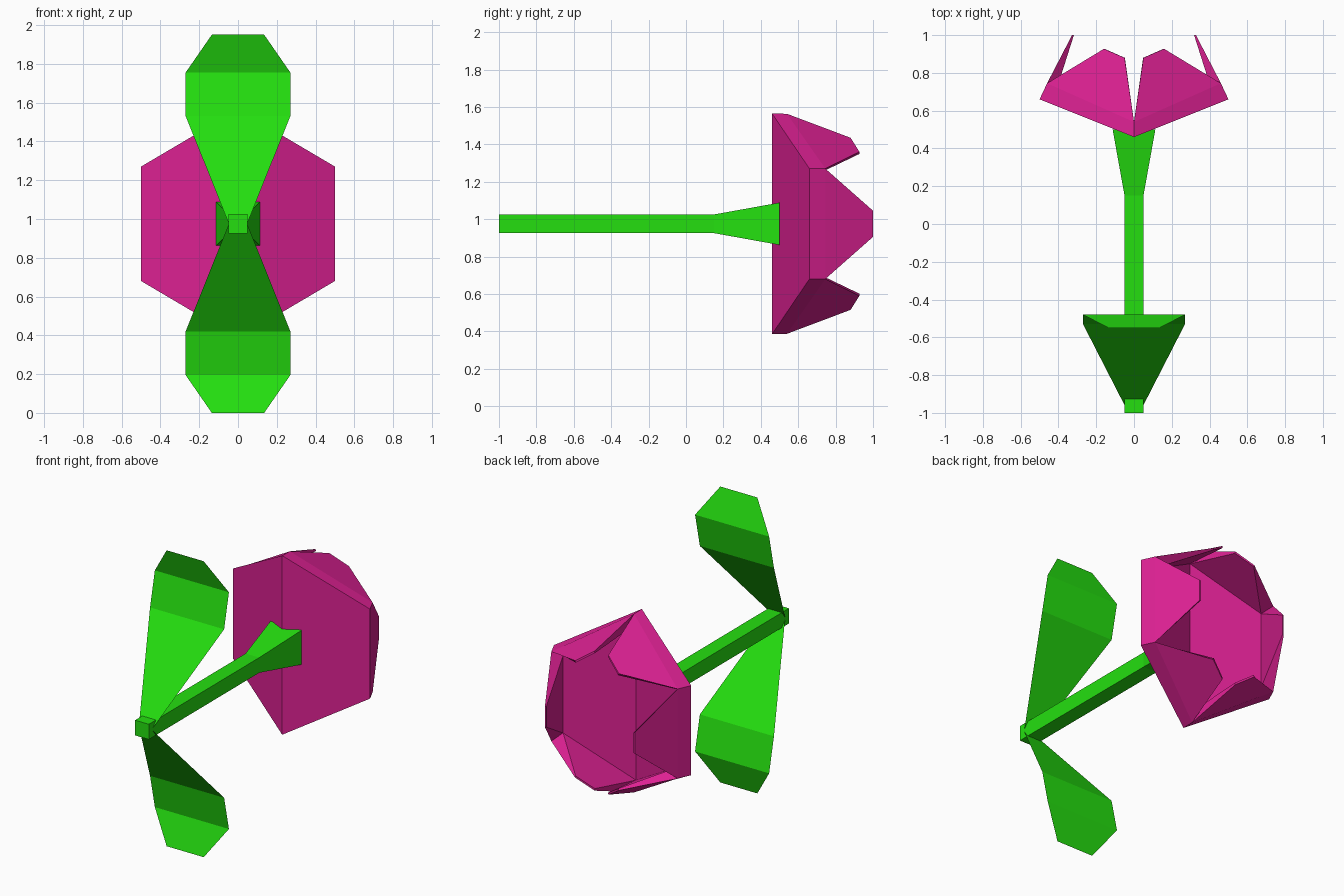
import bpy, bmesh

cube = bpy.data.objects.get("Cube")
if cube:
    bpy.data.objects.remove(cube, do_unlink=True)

AXIS_Z = 0.975  # height of the stem's centre line


def make_material(name, color):
    mat = bpy.data.materials.new(name)
    mat.use_nodes = True
    mat.diffuse_color = color
    mat.node_tree.nodes["Principled BSDF"].inputs["Base Color"].default_value = color
    return mat


def make_object(name, points, faces, mat, mirror=None):
    """points: name -> position; faces: strings of point names."""
    bm = bmesh.new()
    verts = {key: bm.verts.new(co) for key, co in points.items()}
    for face in faces:
        bm.faces.new([verts[key] for key in face.split()])
    bmesh.ops.recalc_face_normals(bm, faces=bm.faces[:])
    bm.faces.ensure_lookup_table()
    if bm.faces[0].normal.y > 0:  # the first face always looks forward
        bmesh.ops.reverse_faces(bm, faces=bm.faces[:])
    mesh = bpy.data.meshes.new(name)
    bm.to_mesh(mesh)
    bm.free()
    mesh.materials.append(mat)
    obj = bpy.data.objects.new(name, mesh)
    obj.location.z = AXIS_Z
    bpy.context.collection.objects.link(obj)
    if mirror:
        mod = obj.modifiers.new("Mirror", 'MIRROR')
        mod.use_axis = mirror
        mod.merge_threshold = 0.0005
    return obj


green = make_material("leaf green", (0.018, 0.74, 0.005, 1))
pink = make_material("petal pink", (0.72, 0.015, 0.29, 1))

# Stem: square rod that flares where it meets the flower
stem_points, stem_faces = {}, ["0a 0b 0c 0d"]
corners = {"a": (-1, -1), "b": (1, -1), "c": (1, 1), "d": (-1, 1)}
for i, (y, half) in enumerate([(-1, 0.05), (0.15, 0.05), (0.5, 0.113)]):
    for key, (sx, sz) in corners.items():
        stem_points[f"{i}{key}"] = (sx * half, y, sz * half)
for i in range(2):
    for p, q in ("ab", "bc", "cd", "da"):
        stem_faces.append(f"{i}{p} {i}{q} {i+1}{q} {i+1}{p}")
stem_faces.append("2d 2c 2b 2a")
make_object("stem", stem_points, stem_faces, green)

# Leaves: thin bent sheets, one up and one down (half width, y, z)
leaf_rows = [(0.047, -0.965, 0), (0.27, -0.53, 0.555),
             (0.27, -0.48, 0.78), (0.135, -0.55, 0.975)]
for name, side in (("upper_leaf", 1), ("lower_leaf", -1)):
    points = {}
    for i, (half, y, z) in enumerate(leaf_rows):
        points[f"{i}l"] = (-half, y, side * z)
        points[f"{i}r"] = (half, y, side * z)
    make_object(name, points, [f"{i}l {i}r {i+1}r {i+1}l" for i in range(3)], green)

# Flower: one quarter of a folded six-sided cup with pointed petals, mirrored
flower = {
    # folded base, outside
    "base_mid": (0, 0.46, 0), "base_top": (0, 0.46, 0.59),
    "base_corner": (0.5, 0.66, 0.295), "base_side": (0.5, 0.66, 0),
    # rim where the petals separate
    "rim_top": (0, 0.54, 0.588), "rim_corner": (0.46, 0.745, 0.295),
    "rim_side": (0.46, 0.745, 0),
    # floor of the cup
    "floor_mid": (0, 0.52, 0), "floor_top": (0, 0.52, 0.515),
    "floor_corner": (0.42, 0.68, 0.255), "floor_side": (0.42, 0.68, 0),
}
tips = {"tip_a": (0.05, 0.88, 0.46), "tip_b": (0.16, 0.927, 0.385),
        "tip_c": (0.328, 1.0, 0.07), "tip_d": (0.328, 1.0, 0)}
for key, (x, y, z) in tips.items():
    flower[key] = (x, y, z)
    flower[key + "_in"] = (x * 0.97, y, z * 0.97)

make_object("flower", flower, [
    "base_mid base_side base_corner base_top",
    "base_top base_corner rim_corner rim_top",
    "base_corner base_side rim_side rim_corner",
    # outer petal faces
    "rim_top rim_corner tip_b tip_a",
    "rim_corner rim_side tip_d tip_c",
    # inner petal faces and floor
    "floor_top floor_corner floor_side floor_mid",
    "floor_corner floor_top tip_a_in tip_b_in",
    "floor_side floor_corner tip_c_in tip_d_in",
    # petal edges
    "rim_top tip_a tip_a_in floor_top",
    "tip_a tip_b tip_b_in tip_a_in",
    "tip_b rim_corner floor_corner tip_b_in",
    "rim_corner tip_c tip_c_in floor_corner",
    "tip_c tip_d tip_d_in tip_c_in",
], pink, mirror=(True, False, True))
